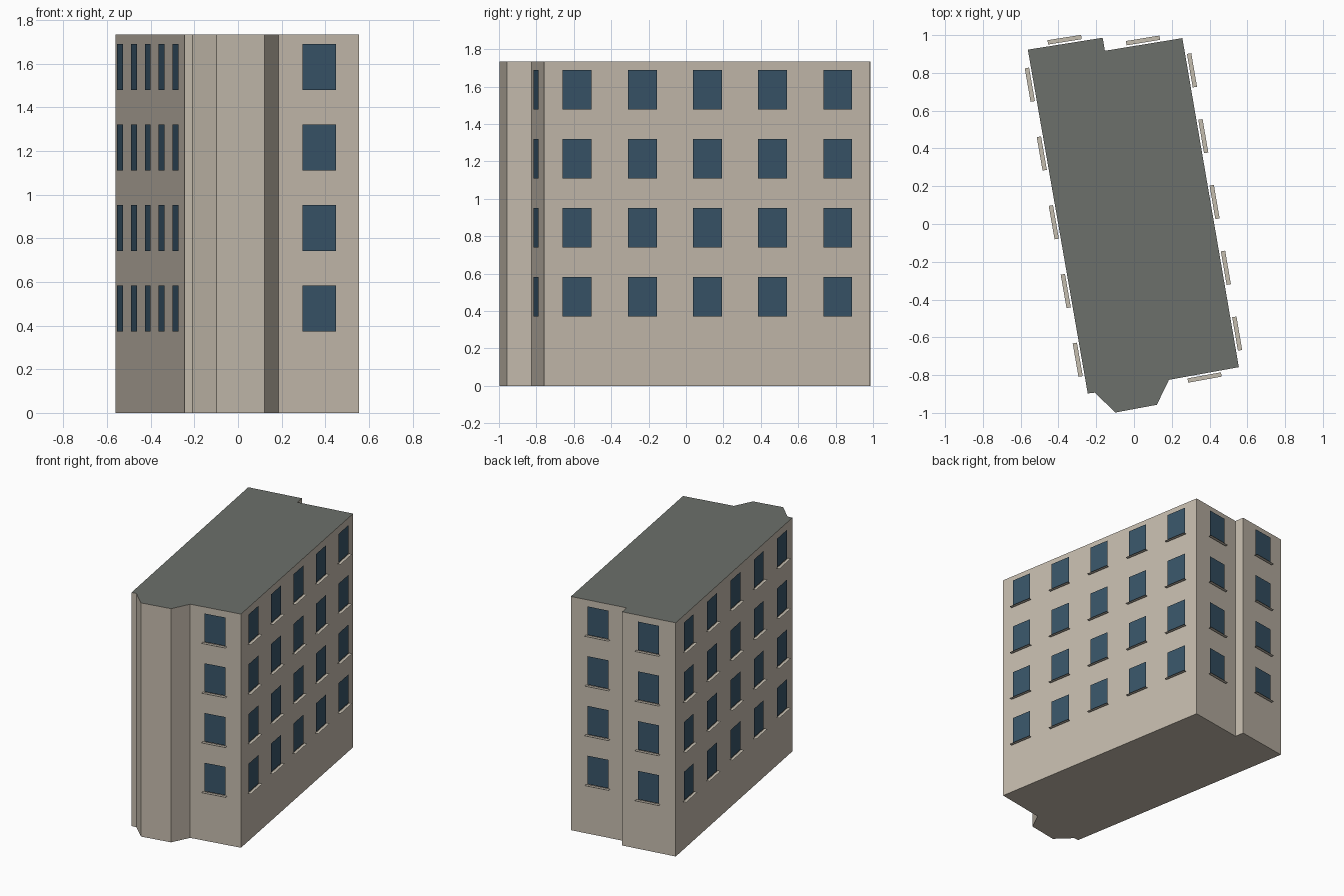
import bpy
from mathutils import Vector

if "Cube" in bpy.data.objects:
    bpy.data.objects.remove(bpy.data.objects["Cube"])

HEIGHT = 1.733
# Footprint, clockwise seen from above, starting at the back left corner
PLAN = [(-0.562, 0.923), (-0.166, 0.986), (-0.154, 0.917), (0.256, 0.984),
        (0.555, -0.758), (0.185, -0.825), (0.121, -0.957), (-0.098, -0.998),
        (-0.208, -0.893), (-0.245, -0.897)]
# Wall index -> number of window columns
WINDOWS = {0: 1, 2: 1, 3: 5, 4: 1, 9: 5}
SILL_Z = [0.372 + 0.369 * i for i in range(4)]
WIN_W, WIN_H, SILL_W = 0.157, 0.211, 0.18
GAP, SILL_OUT = 0.01, 0.033


def material(name, color):
    m = bpy.data.materials.new(name)
    m.diffuse_color = (*color, 1)
    m.use_nodes = True
    m.node_tree.nodes["Principled BSDF"].inputs["Base Color"].default_value = m.diffuse_color
    return m


def build(name, verts, faces, mat):
    me = bpy.data.meshes.new(name)
    me.from_pydata(verts, [], faces)
    me.materials.append(mat)
    ob = bpy.data.objects.new(name, me)
    bpy.context.collection.objects.link(ob)
    return ob


wall_mat = material("wall_plaster", (0.56, 0.50, 0.42))
roof_mat = material("roof_grey", (0.15, 0.16, 0.145))
glass_mat = material("window_glass", (0.04, 0.09, 0.14))
sill_mat = material("sill_stone", (0.56, 0.51, 0.43))

# Building block: extruded footprint with a grey flat roof
n = len(PLAN)
verts = [(x, y, z) for z in (0, HEIGHT) for x, y in PLAN]
faces = [((i + 1) % n, i, i + n, (i + 1) % n + n) for i in range(n)]
faces += [tuple(range(n)), tuple(range(2 * n - 1, n - 1, -1))]
block = build("building_block", verts, faces, wall_mat)
block.data.materials.append(roof_mat)
block.data.polygons[n + 1].material_index = 1

# Windows and sills: thin panes standing just off each wall
up = Vector((0, 0, 1))
panes, sills = [], []
for w, columns in WINDOWS.items():
    a = Vector((*PLAN[w], 0))
    b = Vector((*PLAN[(w + 1) % n], 0))
    along = (b - a).normalized()
    out = up.cross(along)
    for c in range(columns):
        mid = a.lerp(b, (c + 0.5) / columns) + out * GAP
        for z in SILL_Z:
            p = mid + up * z
            h = along * WIN_W / 2
            panes += [p + h, p - h, p - h + up * WIN_H, p + h + up * WIN_H]
            h = along * SILL_W / 2
            s = p - up * 0.004
            d = out * (SILL_OUT - GAP)
            sills += [s - h, s + h, s + h + d, s - h + d]


def quads(v):
    return [tuple(range(i, i + 4)) for i in range(0, len(v), 4)]


build("window_panes", panes, quads(panes), glass_mat)
# Sill quads are wound so their tops face up
build("window_sills", sills, [f[::-1] for f in quads(sills)], sill_mat)
